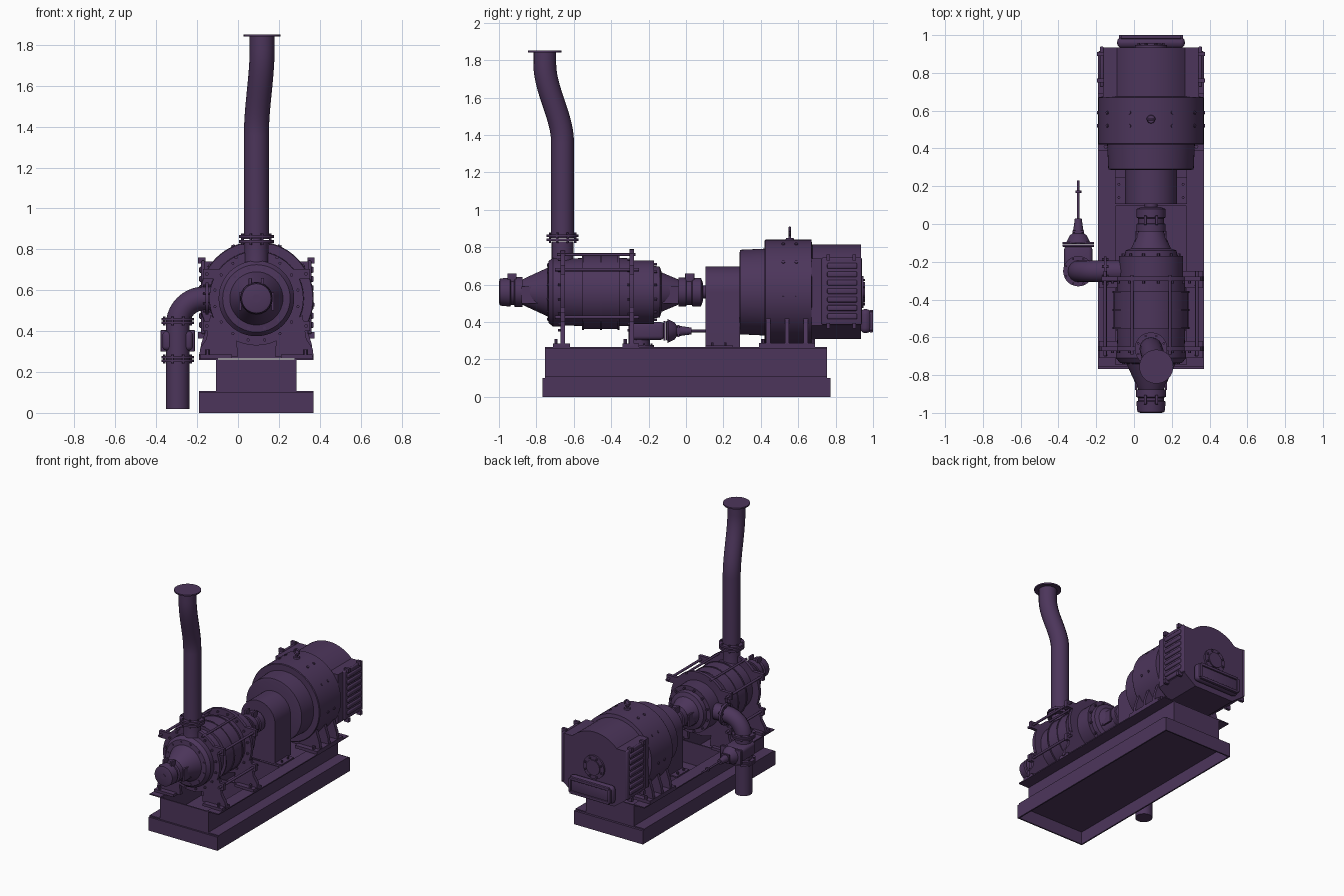
import bpy, bmesh, math
from mathutils import Vector

if "Cube" in bpy.data.objects:
    bpy.data.objects.remove(bpy.data.objects["Cube"], do_unlink=True)

paint = bpy.data.materials.new("dark_purple_paint")
paint.use_nodes = True
color = (0.073, 0.036, 0.105, 1)
paint.diffuse_color = color
paint.node_tree.nodes["Principled BSDF"].inputs["Base Color"].default_value = color

CX, CZ = 0.09, 0.56          # shaft axis of pump and motor
X, Y, Z = Vector((1, 0, 0)), Vector((0, 1, 0)), Vector((0, 0, 1))


def finish(name, bm, smooth=True):
    bmesh.ops.recalc_face_normals(bm, faces=bm.faces)
    me = bpy.data.meshes.new(name)
    bm.to_mesh(me)
    bm.free()
    ob = bpy.data.objects.new(name, me)
    bpy.context.collection.objects.link(ob)
    me.materials.append(paint)
    if smooth:
        bpy.ops.object.select_all(action='DESELECT')
        ob.select_set(True)
        bpy.context.view_layer.objects.active = ob
        bpy.ops.object.shade_smooth_by_angle(angle=math.radians(35))
    return ob


def lathe(name, origin, axis, profile, n=40):
    """Solid of revolution; profile holds (distance along axis, radius)."""
    bm = bmesh.new()
    q = axis.to_track_quat('Z', 'Y')
    rings = []
    for t, r in profile:
        rings.append([bm.verts.new(Vector(origin) + q @ Vector(
            (r * math.cos(2 * math.pi * i / n), r * math.sin(2 * math.pi * i / n), t)))
            for i in range(n)])
    for a, b in zip(rings, rings[1:]):
        for i in range(n):
            j = (i + 1) % n
            bm.faces.new((a[i], a[j], b[j], b[i]))
    bm.faces.new(rings[0])
    bm.faces.new(rings[-1])
    return finish(name, bm)


def rod(name, start, axis, length, r, n=24):
    return lathe(name, start, axis, [(0, r), (length, r)], n)


def box(name, x0, x1, y0, y1, z0, z1, bevel=0):
    bm = bmesh.new()
    bmesh.ops.create_cube(bm, size=1)
    for v in bm.verts:
        v.co = Vector(((x0 + x1) / 2 + v.co.x * (x1 - x0),
                       (y0 + y1) / 2 + v.co.y * (y1 - y0),
                       (z0 + z1) / 2 + v.co.z * (z1 - z0)))
    if bevel:
        bmesh.ops.bevel(bm, geom=bm.edges[:], offset=bevel, segments=3, affect='EDGES', profile=0.5)
    return finish(name, bm, bool(bevel))


def prism(name, pts, y0, y1):
    """Outline around the shaft axis, extruded along y."""
    bm = bmesh.new()
    f = bm.faces.new([bm.verts.new((CX + x, y0, CZ + z)) for x, z in pts])
    ext = bmesh.ops.extrude_face_region(bm, geom=[f])["geom"]
    for v in ext:
        if isinstance(v, bmesh.types.BMVert):
            v.co.y = y1
    return finish(name, bm)


def bolts(name, origin, axis, ring_r, count, length=0.014, r=0.008):
    q = axis.to_track_quat('Z', 'Y')
    for i in range(count):
        a = 2 * math.pi * (i + 0.5) / count
        off = q @ Vector((ring_r * math.cos(a), ring_r * math.sin(a), 0))
        rod(name, Vector(origin) + off, axis, length, r, 6)


def pipe(name, pts, r):
    """Round pipe swept along a smooth curve."""
    cu = bpy.data.curves.new(name, 'CURVE')
    cu.dimensions = '3D'
    cu.bevel_depth, cu.bevel_resolution, cu.use_fill_caps = r, 6, True
    sp = cu.splines.new('POLY')
    sp.points.add(len(pts) - 1)
    for p, co in zip(sp.points, pts):
        p.co = (*co, 1)
    sp.use_smooth = True
    ob = bpy.data.objects.new(name, cu)
    bpy.context.collection.objects.link(ob)
    cu.materials.append(paint)


def arc(r, a0, a1, n):
    return [(r * math.cos(math.radians(a0 + (a1 - a0) * i / n)),
             r * math.sin(math.radians(a0 + (a1 - a0) * i / n))) for i in range(n + 1)]


# Base: open-bottomed lower frame with a deck
for s in (-1, 1):
    x = CX + s * 0.275
    box("base_side_wall", x - .005, x + .005, -.767, .772, 0, .1)
    y = .002 + s * 0.765
    box("base_end_wall", -.19, .37, y - .005, y + .005, 0, .1)
box("base_deck", -.19, .37, -.767, .772, .092, .1)

# Upper frame: outward-facing channels and cross members
for s in (-1, 1):
    web, edge = CX + s * .192, CX + s * .28
    box("channel_web", web - .005, web + .005, -.755, .755, .1, .265)
    for z in (.1, .258):
        box("channel_flange", min(web, edge), max(web, edge), -.755, .755, z, z + .008)
for y in (-.75, -.28, .1, .75):
    box("cross_member", -.105, .285, y - .005, y + .005, .1, .26)

# Pump casing
lathe("pump_casing", (CX, 0, CZ), Y, [
    (-.88, .065), (-.86, .075), (-.74, .13), (-.735, .165), (-.71, .185), (-.65, .185),
    (-.65, .178), (-.55, .182), (-.55, .198), (-.36, .198), (-.36, .182), (-.28, .18),
    (-.28, .17), (-.17, .17), (-.17, .14), (-.14, .135), (-.13, .105), (-.035, .065)], 48)
for y in (-.55, -.455, -.36):
    lathe("casing_rib", (CX, y, CZ), Y, [(-.005, .203), (.005, .203)], 48)
lathe("front_bearing", (CX, 0, CZ), Y, [
    (-1, .055), (-.995, .072), (-.94, .078), (-.935, .068), (-.92, .068), (-.915, .08), (-.875, .08)])
lathe("shaft_cap", (CX, -1, CZ), Y, [(-.001, .02), (.01, .02)])
lathe("rear_bearing", (CX, 0, CZ), Y, [
    (-.04, .078), (0, .078), (.003, .068), (.03, .068), (.035, .076), (.08, .076), (.09, .05)])
rod("drive_shaft", (CX, .08, CZ), Y, .25, .035)
for y in (-.93, .02):
    for x in (-.03, .03):
        box("bearing_lug", CX + x - .008, CX + x + .008, y - .025, y + .025, CZ + .05, CZ + .1, .004)
bolts("casing_bolt", (CX, -.722, CZ), -Y, .15, 12, .02)
bolts("rear_casing_bolt", (CX, -.17, CZ), Y, .153, 12)
for s in (-1, 1):                       # cone stiffeners
    for y0, y1 in ((-.88, -.73), (-.15, -.04)):
        box("cone_stiffener", CX + s * .08 - .006, CX + s * .08 + .006, y0, y1, CZ - .06, CZ + .03)

# Pump end plates, feet and tie rods
foot = [(.28, -.285), (.275, -.245), (.245, -.2), (.225, -.08), (.1, -.19), (.09, -.27), (.09, -.285)]
for y in (-.66, -.29):
    lathe("end_plate", (CX, y, CZ), Y, [(-.012, .23), (.012, .23)], 48)
    bolts("end_plate_bolt", (CX, y - .01, CZ), -Y, .207, 16)
    for s in (-1, 1):
        prism("pump_foot", [(s * x, z) for x, z in foot], y - .012, y + .012)
        a, b = sorted((CX + s * .12, CX + s * .275))
        box("foot_pad", a, b, y - .05, y + .04, .266, .285)
        rod("foot_bolt", (CX + s * .24, y - .035, .28), Z, .03, .01, 6)
        for z in (.12, -.135):
            a, b = sorted((CX + s * .17, CX + s * .262))
            box("tie_lug", a, b, y - .012, y + .012, CZ + z - .025, CZ + z + .025)
for s in (-1, 1):
    for z in (.12, -.135):
        rod("tie_rod", (CX + s * .243, -.7, CZ + z), Y, .45, .009, 12)
    rod("upper_tie_rod", (CX + s * .1, -.69, CZ + .2), Y, .42, .008, 12)

# Discharge stack with S-bend
lathe("discharge_nozzle", (CX, -.66, 0), Z, [(.65, .075), (.72, .058), (.83, .058)])
for z in (.832, .855):
    lathe("stack_flange", (CX, -.66, z), Z, [(0, .086), (.014, .086)])
bolts("stack_flange_bolt", (CX, -.66, .822), Z, .073, 8, .056, .007)
path = [(CX, -.66, .85), (CX, -.66, 1.36)]
for i in range(1, 15):
    t = i / 14
    e = t * t * (3 - 2 * t)
    path.append((CX + .028 * e, -.66 - .095 * e, 1.36 + .42 * t))
path.append((.118, -.755, 1.848))
pipe("discharge_stack", path, .061)
lathe("stack_top_flange", (.118, -.755, 1.842), Z, [(0, .09), (.01, .09)])

# Suction elbow and drop pipe
IX, IY = -.295, -.25
bend = [(IX + .13 - .13 * math.sin(math.radians(a)), IY, .43 + .13 * math.cos(math.radians(a)))
        for a in range(0, 91, 9)]
pipe("suction_elbow", [(-.02, IY, CZ)] + bend, .058)
lathe("suction_flange", (-.16, IY, CZ), X, [(0, .078), (.015, .078)])
bolts("suction_bolt", (-.17, IY, CZ), X, .068, 8, .035, .007)
rod("drop_pipe", (IX, IY, .02), Z, .43, .057, 32)
for z in (.25, .266, .435, .451):
    lathe("valve_flange", (IX, IY, z), Z, [(0, .08), (.012, .08)])
for z in (.242, .427):
    bolts("valve_flange_bolt", (IX, IY, z), Z, .07, 8, .044, .006)

# Gate valve on the drop pipe
box("valve_body", IX - .075, IX + .075, IY - .04, IY + .135, .305, .4, .02)
for y in (-.115, -.1):
    box("bonnet_flange", IX - .084, IX + .084, y - .006, y + .006, .3, .405, .004)
lathe("valve_bonnet", (IX, 0, .352), Y, [(-.1, .065), (-.06, .045), (-.05, .03), (-.02, .025), (.03, .018)])
rod("valve_stem", (IX, 0, .352), Y, .23, .007, 12)
rod("stem_nut", (IX, .165, .352), Y, .012, .016, 12)
box("valve_yoke", IX - .03, IX + .03, -.045, -.035, .32, .384)

# Arched coupling guard
guard = [(.138, -.295)] + arc(.138, 0, 180, 24) + [(-.138, -.295)]
prism("coupling_guard", guard, .105, .29)
for s in (-1, 1):
    a, b = sorted((CX + s * .135, CX + s * .19))
    box("guard_foot", a, b, .105, .25, .265, .275)
    for y in (.14, .21):
        rod("guard_bolt", (CX + s * .17, y, .27), Z, .02, .008, 6)

# Motor drum
lathe("motor_drum", (CX, 0, CZ), Y, [
    (.286, .21), (.29, .226), (.42, .232), (.42, .276), (.425, .28), (.67, .28), (.675, .255), (.7, .25)], 64)
for y, z in ((.52, .72), (.59, .72), (.52, .53), (.59, .53)):
    dx = math.sqrt(.28 ** 2 - (z - CZ) ** 2)
    for s in (-1, 1):
        d = Vector((s * dx, 0, z - CZ)).normalized()
        rod("drum_plug", Vector((CX, y, CZ)) + d * .272, d, .014, .009, 12)
for s in (-1, 1):
    for y in (.52, .59):
        d = Vector((s * .4, 0, .9)).normalized()
        rod("upper_drum_plug", Vector((CX, y, CZ)) + d * .272, d, .014, .009, 12)
lathe("eye_bolt_collar", (CX, .555, .83), Z, [(0, .025), (.02, .02)], 20)
rod("eye_bolt_shank", (CX, .555, .835), Z, .035, .007, 12)
ring = [(CX + .02 * math.cos(a * .3927), .555, .885 + .02 * math.sin(a * .3927)) for a in range(17)]
pipe("eye_bolt_ring", ring, .006)

# Motor feet
motor_foot = [(.28, -.29), (.27, -.22), (.235, -.12), (.12, -.2), (.1, -.29)]
for s in (-1, 1):
    for y in (.44, .54, .64):
        prism("motor_foot_web", [(s * x, z) for x, z in motor_foot], y - .012, y + .012)
    a, b = sorted((CX + s * .1, CX + s * .28))
    box("motor_foot_pad", a, b, .39, .69, .266, .288)
    for y in (.41, .68):
        rod("motor_foot_bolt", (CX + s * .24, y, .28), Z, .03, .011, 6)

# Motor rear hood with louvred side panels
half = [(.16, -.25), (.255, -.18), (.255, .18), (.185, .18)]
hood = half + arc(.255, 45, 135, 16) + [(-x, z) for x, z in reversed(half)]
prism("motor_hood", hood, .67, .935)
for s in (-1, 1):
    def side(name, inner, outer, *rest):
        a, b = sorted((CX + s * inner, CX + s * outer))
        box(name, a, b, *rest)
    side("vent_panel", .25, .27, .725, .94, .385, .745, .008)
    for i in range(7):
        z = .415 + i * .045
        side("vent_louvre", .262, .28, .755, .915, z, z + .03, .007)
    for y in (.76, .9):
        for z in (.38, .745):
            side("panel_clip", .25, .285, y - .01, y + .01, z - .015, z + .015)

# Motor rear cover and cable duct
lathe("rear_cover", (CX, .93, CZ), Y, [(0, .085), (.018, .085), (.018, .055), (.026, .055)])
bolts("rear_cover_bolt", (CX, .945, CZ), Y, .07, 8, .012, .007)
box("rear_duct", -.09, .27, .93, .99, .34, .47, .028)
for z0, z1 in ((.345, .365), (.445, .465)):
    box("duct_rim", -.07, .25, .98, 1, z0, z1, .004)
for x in (-.08, .24):
    box("duct_rim_end", x, x + .02, .98, 1, .355, .455, .004)
